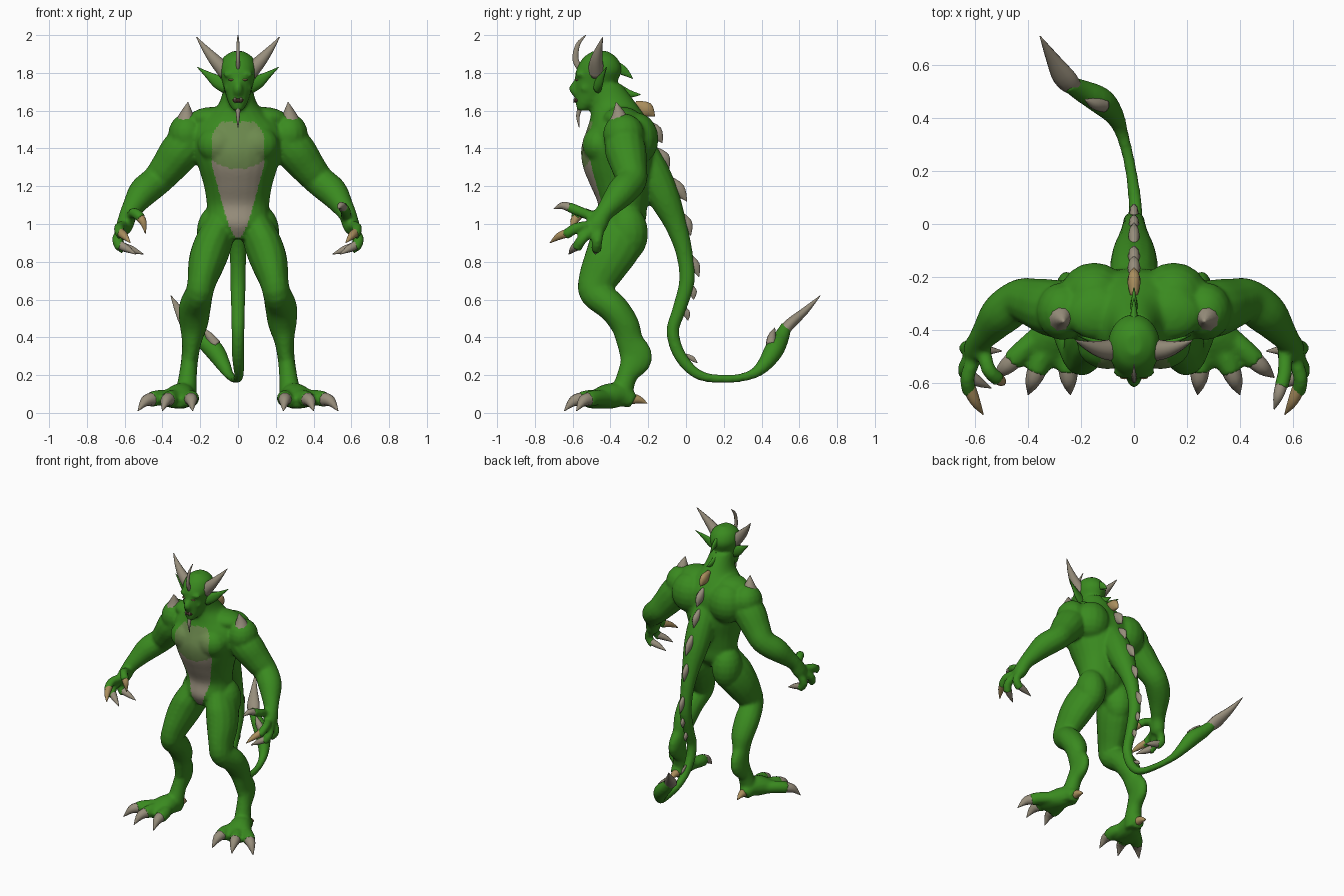
import bpy
import bmesh
from math import cos, sin, pi
from mathutils import Vector, Matrix

default_cube = bpy.data.objects.get("Cube")
if default_cube:
    bpy.data.objects.remove(default_cube, do_unlink=True)

X_AXIS, Y_AXIS, Z_AXIS = Vector((1, 0, 0)), Vector((0, 1, 0)), Vector((0, 0, 1))
SIDES = {"left": 1, "right": -1}

def make_material(name, *rgb):
    material = bpy.data.materials.new(name)
    material.use_nodes = True
    material.diffuse_color = (*rgb, 1)
    material.node_tree.nodes["Principled BSDF"].inputs["Base Color"].default_value = (*rgb, 1)
    return material

skin = make_material("green skin", .042, .255, .014)
chest_skin = make_material("olive chest", .15, .25, .075)
horn = make_material("taupe horn", .31, .27, .2)
tan = make_material("tan horn", .4, .27, .11)
dark = make_material("dark mouth", .05, .02, .015)
eye_color = make_material("pale eye", .35, .25, .1)

def smooth_path(points, steps=4):
    """Catmull-Rom resampling of (x, y, z, radius_a, radius_b) points."""
    points = [Vector((tuple(p) + (p[3],))[:5]) for p in points]
    padded = [points[0]] + points + [points[-1]]
    path = []
    for a, b, c, d in zip(padded, padded[1:], padded[2:], padded[3:]):
        for step in range(steps):
            t = step / steps
            path.append(b + (c - a) * (t / 2) + (a * 2 - b * 5 + c * 4 - d) * (t * t / 2)
                        + (b * 3 - a - c * 3 + d) * (t ** 3 / 2))
    return path + [points[-1]]

def loft(bm, points, side=1, ref=None, level=False, sides=14):
    """Closed tube of elliptical rings; level keeps the rings horizontal."""
    path = smooth_path(points)
    centres = [Vector(p[:3]) for p in path]
    if ref is None:
        whole = centres[-1] - centres[0]
        ref = min((X_AXIS, Y_AXIS, Z_AXIS), key=lambda axis: abs(axis.dot(whole)))
    rings = []
    for i, p in enumerate(path):
        along = centres[min(i + 1, len(path) - 1)] - centres[max(i - 1, 0)]
        along = Z_AXIS if level else along.normalized()
        u = (ref - along * ref.dot(along)).normalized()
        v = along.cross(u)
        ring = []
        for k in range(sides):
            angle = 2 * pi * k / sides
            spot = centres[i] + u * cos(angle) * max(p[3], .002) + v * sin(angle) * max(p[4], .002)
            ring.append(bm.verts.new((spot.x * side, spot.y, spot.z)))
        rings.append(ring)
    for lower, upper in zip(rings, rings[1:]):
        for k in range(sides):
            n = (k + 1) % sides
            bm.faces.new((lower[k], lower[n], upper[n], upper[k]))
    bm.faces.new(rings[0])
    bm.faces.new(rings[-1])

def ball(bm, centre, radii, side=1):
    place = Matrix.Translation((centre[0] * side, centre[1], centre[2])) @ Matrix.Diagonal((*radii, 1))
    bmesh.ops.create_uvsphere(bm, u_segments=16, v_segments=10, radius=1, matrix=place)

def finish(bm, name, *materials):
    bmesh.ops.recalc_face_normals(bm, faces=bm.faces)
    mesh = bpy.data.meshes.new(name)
    bm.to_mesh(mesh)
    bm.free()
    for material in materials:
        mesh.materials.append(material)
    mesh.shade_smooth()
    part = bpy.data.objects.new(name, mesh)
    bpy.context.collection.objects.link(part)
    return part

def spike(name, points, material=horn, side=1, ref=None):
    bm = bmesh.new()
    loft(bm, points, side, ref, sides=10)
    finish(bm, name, material)

def paired(name, points, material=horn, ref=None):
    for label, side in SIDES.items():
        spike(f"{label}_{name}", points, material, side, ref)

def blob(name, centre, radii, material, side=1):
    bm = bmesh.new()
    ball(bm, centre, radii, side)
    finish(bm, name, material)

# Torso, neck, head and nose volumes
body_bm = bmesh.new()
loft(body_bm, [(0, -.37, .92, .07, .07), (0, -.35, 1, .16, .13), (0, -.335, 1.1, .165, .13),
               (0, -.345, 1.2, .18, .16), (0, -.355, 1.3, .21, .19), (0, -.36, 1.4, .24, .195),
               (0, -.35, 1.5, .24, .175), (0, -.36, 1.57, .17, .145), (0, -.385, 1.64, .1, .12),
               (0, -.43, 1.74, .075, .09)], ref=X_AXIS, level=True, sides=24)
loft(body_bm, [(0, -.55, 1.6, .025, .025), (0, -.52, 1.64, .05, .065), (0, -.49, 1.7, .07, .1),
               (0, -.475, 1.76, .085, .115), (0, -.46, 1.82, .1, .12), (0, -.455, 1.88, .08, .09),
               (0, -.455, 1.915, .03, .04)], ref=X_AXIS, level=True, sides=20)
loft(body_bm, [(0, -.56, 1.77, .015), (0, -.595, 1.72, .024), (0, -.575, 1.69, .025)])

# Tail volume, ending in a broad leaf
loft(body_bm, [(0, -.25, 1.45, .06), (0, -.19, 1.3, .09), (0, -.12, 1.15, .085), (0, -.055, 1, .06),
               (0, -.01, .85, .045), (0, .005, .7, .042), (0, -.035, .55, .037), (0, -.07, .43, .034),
               (0, -.03, .3, .033), (.005, .07, .2, .026), (-.015, .22, .18, .022), (-.045, .34, .2, .025),
               (-.075, .41, .25, .038), (-.125, .465, .33, .052), (-.2, .505, .4, .042),
               (-.25, .53, .46, .03)], ref=X_AXIS)

# Joint paths of fingers and toes, from root to claw tip
HAND = {"thumb": [(.57, -.47, 1.03), (.57, -.56, 1.065), (.555, -.62, 1.09), (.53, -.7, 1.08)],
        "first_finger": [(.6, -.5, .99), (.63, -.58, .98), (.62, -.64, .94), (.57, -.72, .9)],
        "middle_finger": [(.61, -.49, .97), (.64, -.55, .92), (.62, -.58, .87), (.54, -.62, .84)],
        "last_finger": [(.61, -.46, .97), (.635, -.47, .91), (.6, -.475, .86), (.5, -.48, .84)]}
CURLED_THUMB = [(.57, -.47, 1.03), (.55, -.55, 1.06), (.51, -.59, 1.03), (.49, -.6, .95)]
FOOT = {"inner_toe": [(.29, -.4, .08), (.25, -.5, .08), (.25, -.56, .07), (.24, -.645, .01)],
        "middle_toe": [(.31, -.42, .08), (.35, -.51, .08), (.37, -.56, .07), (.4, -.645, .01)],
        "outer_toe": [(.33, -.4, .08), (.42, -.48, .08), (.46, -.52, .07), (.53, -.58, .01)]}

for label, side in SIDES.items():
    # Chest, back, neck slope, shoulder, buttock, brow and cheek
    for centre, radii in (((.1, -.46, 1.42), (.115, .09, .1)), ((.15, -.265, 1.45), (.13, .12, .14)),
                          ((.13, -.34, 1.56), (.13, .1, .06)), ((.27, -.33, 1.475), (.1, .11, .11)),
                          ((.12, -.31, .95), (.1, .11, .15)), ((.04, -.56, 1.79), (.04, .025, .015)),
                          ((.05, -.53, 1.72), (.025, .03, .025))):
        ball(body_bm, centre, radii, side)
    # Arm
    loft(body_bm, [(.22, -.33, 1.47, .1), (.3, -.32, 1.39, .11), (.37, -.3, 1.3, .095),
                   (.43, -.29, 1.23, .083), (.5, -.34, 1.17, .08), (.55, -.4, 1.1, .06),
                   (.58, -.44, 1.05, .048), (.6, -.475, .99, .055, .045), (.61, -.49, .96, .035)], side, Y_AXIS)
    # Leg with a raised hock
    loft(body_bm, [(.09, -.34, 1.01, .08, .11), (.13, -.37, .9, .1, .14), (.165, -.42, .8, .098, .125),
                   (.19, -.47, .7, .078, .103), (.205, -.48, .635, .074, .085), (.228, -.39, .56, .085, .08),
                   (.235, -.325, .47, .076, .076), (.245, -.297, .38, .053, .072), (.255, -.265, .29, .045, .088),
                   (.265, -.31, .2, .048, .055), (.275, -.34, .1, .057, .06),
                   (.28, -.34, .04, .05, .055)], side, X_AXIS)
    # Foot
    loft(body_bm, [(.28, -.28, .06, .04), (.285, -.34, .09, .06), (.305, -.41, .088, .08, .068),
                   (.33, -.49, .068, .1, .047), (.34, -.53, .055, .08, .03)], side, X_AXIS)
    # Digits with their claws
    for digits, width in ((HAND, .028), (FOOT, .042)):
        for digit, joints in digits.items():
            color = tan if digit == "first_finger" else horn
            if digit == "thumb" and side < 0:
                joints, color = CURLED_THUMB, tan
            loft(body_bm, [(*joint, width) for joint in joints[:3]], side)
            knuckle, tip = Vector(joints[2]), Vector(joints[3])
            start = knuckle.lerp(Vector(joints[1]), .4)
            middle = knuckle.lerp(tip, .4) + Z_AXIS * width * .4
            claw = [(*start, width * .9), (*middle, width * .7), (*tip, .002)]
            spike(f"{label}_{digit}_claw", claw, color, side)

# Fuse the volumes into one smooth skin
body = finish(body_bm, "body", skin, chest_skin, horn)
fuse = body.modifiers.new("fuse", "REMESH")
fuse.mode, fuse.voxel_size = "VOXEL", .011
relax = body.modifiers.new("relax", "SMOOTH")
relax.factor, relax.iterations = .5, 4
bpy.context.view_layer.objects.active = body
for modifier in (fuse.name, relax.name):
    bpy.ops.object.modifier_apply(modifier=modifier)

# Chest and belly patch on the front of the torso
for face in body.data.polygons:
    face.material_index = 0
    x, y, z = face.center
    if .93 < z < 1.54 and y < -.36 and face.normal.y < -.1:
        width = .015 + .125 * min(1, (z - .93) / .4) ** .75 - max(0, z - 1.47) * .7
        if abs(x) < width:
            face.material_index = 1 if z > 1.29 + 2.5 * x * x else 2
body.data.shade_smooth()

# Heel spurs, head horns, ears and shoulder spikes
paired("heel_spur", [(.275, -.29, .075, .03), (.275, -.25, .07, .022), (.275, -.205, .05, .002)], tan)
paired("horn", [(.06, -.475, 1.8, .045), (.12, -.475, 1.865, .034), (.175, -.46, 1.93, .018),
                (.22, -.44, 1.99, .002)])
paired("ear", [(.06, -.47, 1.73, .042, .025), (.11, -.455, 1.755, .035, .016),
               (.16, -.44, 1.79, .018, .009), (.215, -.42, 1.83, .002)], skin, Z_AXIS)
paired("shoulder_spike", [(.275, -.355, 1.53, .06), (.273, -.355, 1.575, .04), (.265, -.37, 1.645, .002)])

# Brow horn and fins behind the head and neck
spike("brow_horn", [(0, -.55, 1.81, .01, .018), (0, -.585, 1.87, .01, .017), (0, -.572, 1.95, .008, .012),
                    (0, -.53, 2, .002)], ref=X_AXIS)
spike("head_fin", [(0, -.39, 1.84, .02, .035), (0, -.33, 1.81, .012, .025), (0, -.283, 1.77, .002)],
      skin, ref=X_AXIS)
spike("neck_fin", [(0, -.37, 1.71, .02, .04), (0, -.31, 1.69, .014, .026), (0, -.24, 1.685, .002)],
      skin, ref=X_AXIS)

# Row of spines down the back and tail: root (y, z), tip (y, z), width
SPINES = [(-.27, 1.64, -.165, 1.57, .042), (-.215, 1.54, -.125, 1.43, .04), (-.165, 1.4, -.09, 1.29, .038),
          (-.1, 1.25, .005, 1.12, .036), (-.03, 1.06, .025, .94, .032), (.015, .84, .068, .72, .028),
          (.025, .68, .04, .6, .022), (-.01, .56, .01, .49, .02), (0, .31, .06, .265, .014)]
for number, (root_y, root_z, tip_y, tip_z, width) in enumerate(SPINES):
    middle_y, middle_z = (root_y + tip_y) / 2 + width * .2, (root_z + tip_z) / 2
    spike(f"back_spine_{number}", [(0, root_y, root_z, width / 3), (0, middle_y, middle_z, width * .6, width),
                                   (0, tip_y, tip_z, .002)], horn if number else tan, ref=X_AXIS)

# Tail spear and its barb
spike("tail_spear", [(-.22, .51, .42, .03), (-.26, .55, .47, .046, .03), (-.31, .63, .54, .025, .02),
                     (-.355, .71, .62, .002)], ref=X_AXIS)
spike("tail_barb", [(-.115, .45, .36, .028), (-.15, .455, .405, .022), (-.185, .47, .45, .002)])

# Mouth, eyes, fangs and chin spike
blob("mouth", (0, -.578, 1.655), (.03, .015, .013), dark)
for label, side in SIDES.items():
    blob(f"{label}_eye", (.037, -.579, 1.763), (.016, .008, .005), eye_color, side)
paired("fang", [(.016, -.585, 1.668, .006), (.016, -.592, 1.655, .004), (.015, -.592, 1.64, .002)])
spike("chin_spike", [(0, -.56, 1.62, .014), (0, -.572, 1.57, .01), (0, -.565, 1.51, .002)])
